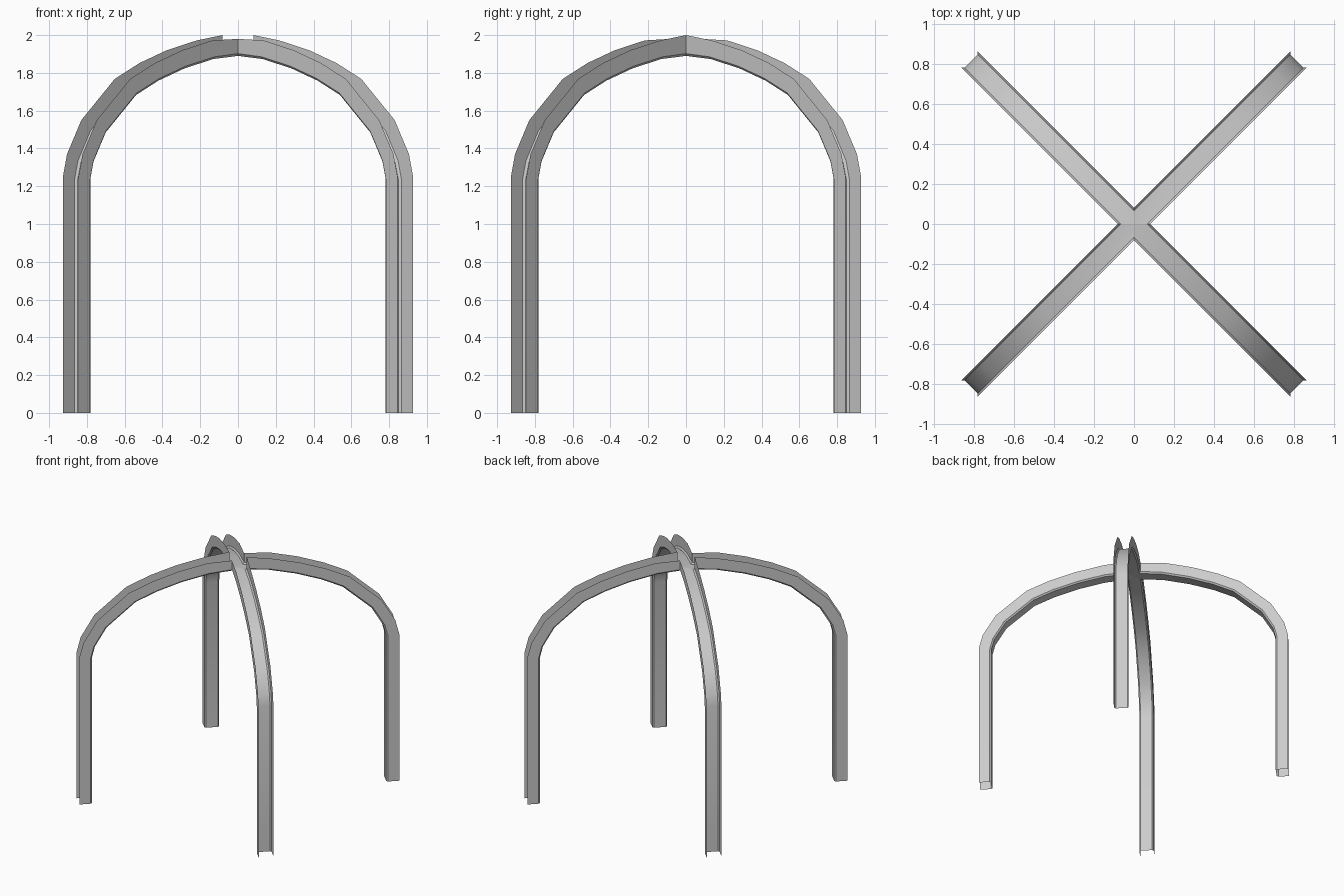
import bpy, bmesh, math
from mathutils import Vector

cube = bpy.data.objects.get("Cube")
if cube:
    bpy.data.objects.remove(cube, do_unlink=True)

grey = bpy.data.materials.new("light_grey")
grey.use_nodes = True
colour = (0.6, 0.6, 0.6, 1)
grey.diffuse_color = colour
grey.node_tree.nodes["Principled BSDF"].inputs["Base Color"].default_value = colour

# Outer edge of one rib: (distance from centre, height), foot to crown
path = [Vector(p) for p in [
    (1.253, 0), (1.253, 1.25), (1.222, 1.37), (1.115, 1.55), (0.865, 1.768),
    (0.68, 1.852), (0.475, 1.92), (0.25, 1.972), (0.06, 1.99)]]

# Channel section: (sideways, depth below outer edge)
HALF, WEB = 0.058, 0.047
section = [(-HALF, 0), (-HALF, 0.088), (-WEB, 0.1), (0, 0.1),
           (WEB, 0.1), (HALF, 0.088), (HALF, 0)]


def inward(i):
    """Mitred inward normal of the path at point i."""
    a = (path[i] - path[max(i - 1, 0)]) if i else path[1] - path[0]
    b = (path[i + 1] - path[i]) if i < len(path) - 1 else a
    a, b = a.normalized(), b.normalized()
    t = (a + b).normalized()
    return Vector((-t.y, t.x)) / max(t.dot(a), 0.5)


def rib(name, angle):
    ca, sa = math.cos(angle), math.sin(angle)
    bm = bmesh.new()
    rows = []
    for i, p in enumerate(path):
        row = []
        for side, depth in section:
            if i == len(path) - 1:
                # Crown end is mitred against the neighbouring ribs
                r, z = abs(side), p.y - depth
            else:
                q = p + inward(i) * depth
                r, z = q.x, (q.y if i else 0)
            x, y = r * ca - side * sa, r * sa + side * ca
            if i == len(path) - 1 and depth == 0:
                z += 0.01 if abs(x) > abs(y) else -0.01
            row.append(bm.verts.new((x, y, z)))
        rows.append(row)
    for lower, upper in zip(rows, rows[1:]):
        for k in range(len(section) - 1):
            bm.faces.new((lower[k], upper[k], upper[k + 1], lower[k + 1]))
    mesh = bpy.data.meshes.new(name)
    bm.to_mesh(mesh)
    bm.free()
    mesh.materials.append(grey)
    obj = bpy.data.objects.new(name, mesh)
    bpy.context.collection.objects.link(obj)
    bpy.ops.object.select_all(action='DESELECT')
    obj.select_set(True)
    bpy.context.view_layer.objects.active = obj
    bpy.ops.object.shade_smooth_by_angle(angle=math.radians(35))


# Four ribs on the diagonals
for n, name in enumerate(["back_left_rib", "back_right_rib",
                          "front_right_rib", "front_left_rib"]):
    rib(name, math.radians(45 + 90 * n))
